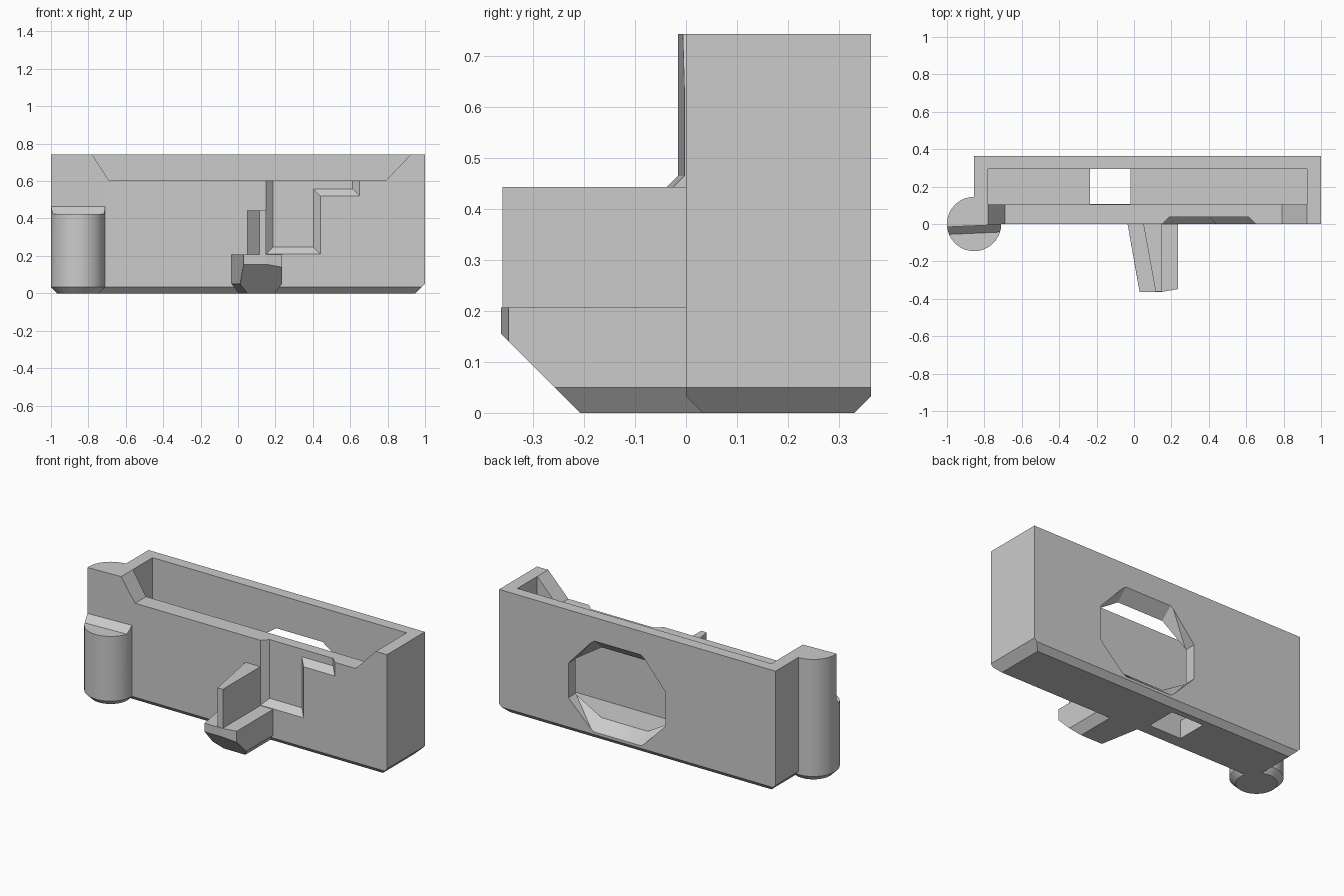
import bpy, bmesh, math

if "Cube" in bpy.data.objects:
    bpy.data.objects.remove(bpy.data.objects["Cube"], do_unlink=True)

grey = bpy.data.materials.new("light grey plastic")
grey.use_nodes = True
grey.diffuse_color = (0.6, 0.6, 0.6, 1)
grey.node_tree.nodes["Principled BSDF"].inputs["Base Color"].default_value = (0.6, 0.6, 0.6, 1)


def hull(name, points):
    """Convex solid around a few points."""
    bm = bmesh.new()
    for p in points:
        bm.verts.new(p)
    res = bmesh.ops.convex_hull(bm, input=bm.verts)
    loose = [v for v in bm.verts if not v.link_faces]
    bmesh.ops.delete(bm, geom=loose, context='VERTS')
    bmesh.ops.dissolve_limit(bm, angle_limit=0.01, verts=bm.verts, edges=bm.edges)
    bmesh.ops.recalc_face_normals(bm, faces=bm.faces)
    me = bpy.data.meshes.new(name)
    bm.to_mesh(me)
    bm.free()
    me.materials.append(grey)
    ob = bpy.data.objects.new(name, me)
    bpy.context.collection.objects.link(ob)
    return ob


def block(name, x, y, z):
    return hull(name, [(a, b, c) for a in x for b in y for c in z])


def combine(ob, tool, op='DIFFERENCE'):
    """Apply a boolean and discard the tool."""
    tool.hide_render = True
    mod = ob.modifiers.new("cut", 'BOOLEAN')
    mod.operation, mod.solver, mod.object = op, 'EXACT', tool
    bpy.ops.object.select_all(action='DESELECT')
    bpy.context.view_layer.objects.active = ob
    ob.select_set(True)
    bpy.ops.object.modifier_apply(modifier=mod.name)
    bpy.data.objects.remove(tool, do_unlink=True)


X0, X1, Y1, TOP = -0.855, 1.0, 0.363, 0.743
FLOOR, WALL_IN = 0.11, 0.295

# Case block with a bevelled underside
pts = []
for x, sx in ((X0, 1), (X1, -1)):
    for y, sy in ((0, 1), (Y1, -1)):
        pts += [(x + sx * 0.05, y + sy * 0.033, 0), (x + sx * 0.017, y, 0.033),
                (x, y, 0.05), (x, y, TOP)]
body = hull("case_body", pts)

# Round corner post with its upper front sliced away
R, SEG = 0.145, 64
ring = [(math.cos(2 * math.pi * i / SEG), math.sin(2 * math.pi * i / SEG)) for i in range(SEG)]
post = hull("corner_post", [(X0 + r * c, r * s, z) for c, s in ring
                            for r, z in ((R - 0.033, 0), (R, 0.033), (R, TOP))])
slice_profile = [(-0.018, 0.465), (-0.018, 0.85), (-0.3, 0.85), (-0.3, 0.425), (-0.058, 0.425)]
combine(post, hull("post_cutter", [(x, y + dy, z) for x, dy in ((-1.05, 0), (-0.66, 0.017))
                                   for y, z in slice_profile]))
combine(body, post, 'UNION')

# Open cavity and lowered front wall with slanted ends
combine(body, block("cavity_cutter", (-0.78, 0.925), (0.105, WALL_IN), (FLOOR, 0.9)))
combine(body, hull("front_cutter", [(x, y, z) for y in (-0.3, 0.15) for x, z in
                                    ((-0.69, 0.603), (0.79, 0.603), (0.9414, 0.76), (-0.791, 0.76))]))

# Slot through the floor
combine(body, block("floor_cutter", (-0.235, -0.02), (0.107, 0.293), (-0.1, 0.2)))


# Shallow stepped recess with sloped walls on the front
def recess(x0, x1, z0):
    points = []
    for y, d in ((-0.01, -0.01), (0.037, 0.037)):
        points += [(x, y, z) for x in (x0 + d, x1 - d) for z in (z0 + d, 0.8)]
    return hull("recess_cutter", points)


combine(body, recess(0.15, 0.44, 0.21))
combine(body, recess(0.15, 0.65, 0.52))

# Eight-sided window in the back wall, narrowing inward at top and bottom
win = []
for y, low, high in ((Y1 + 0.01, 0.04, 0.61), (WALL_IN - 0.002, FLOOR + 0.002, 0.535)):
    win += [(0.05, y, high), (0.36, y, high), (0.535, y, 0.42), (0.535, y, 0.21),
            (0.36, y, low), (0.05, y, low), (-0.115, y, 0.21), (-0.115, y, 0.42)]
combine(body, hull("window_cutter", win))

# Catch arm with a sloped nose
arm = hull("catch_arm", [
    (-0.04, 0.033, 0.207), (0.03, -0.363, 0.207), (0.15, -0.363, 0.207),
    (0.235, -0.348, 0.207), (0.235, 0.033, 0.207),
    (0.03, -0.363, 0.155), (0.15, -0.363, 0.155), (0.235, -0.348, 0.14),
    (-0.04, 0.033, 0.05), (0.011, -0.258, 0.05), (0.235, -0.258, 0.05), (0.235, 0.033, 0.05),
    (0.005, 0.033, 0), (0.05, -0.208, 0), (0.195, -0.208, 0), (0.195, 0.033, 0)])

# Upright tapered fin on the arm
fin = hull("catch_fin", [(x, y, z) for z in (0.2, 0.443) for x, y in
                         ((0.046, 0.02), (0.115, -0.36), (0.15, -0.36), (0.15, 0.02))])

# Smooth the round post, keep hard edges
bpy.ops.object.select_all(action='DESELECT')
body.select_set(True)
bpy.context.view_layer.objects.active = body
bpy.ops.object.shade_smooth_by_angle(angle=math.radians(25))
